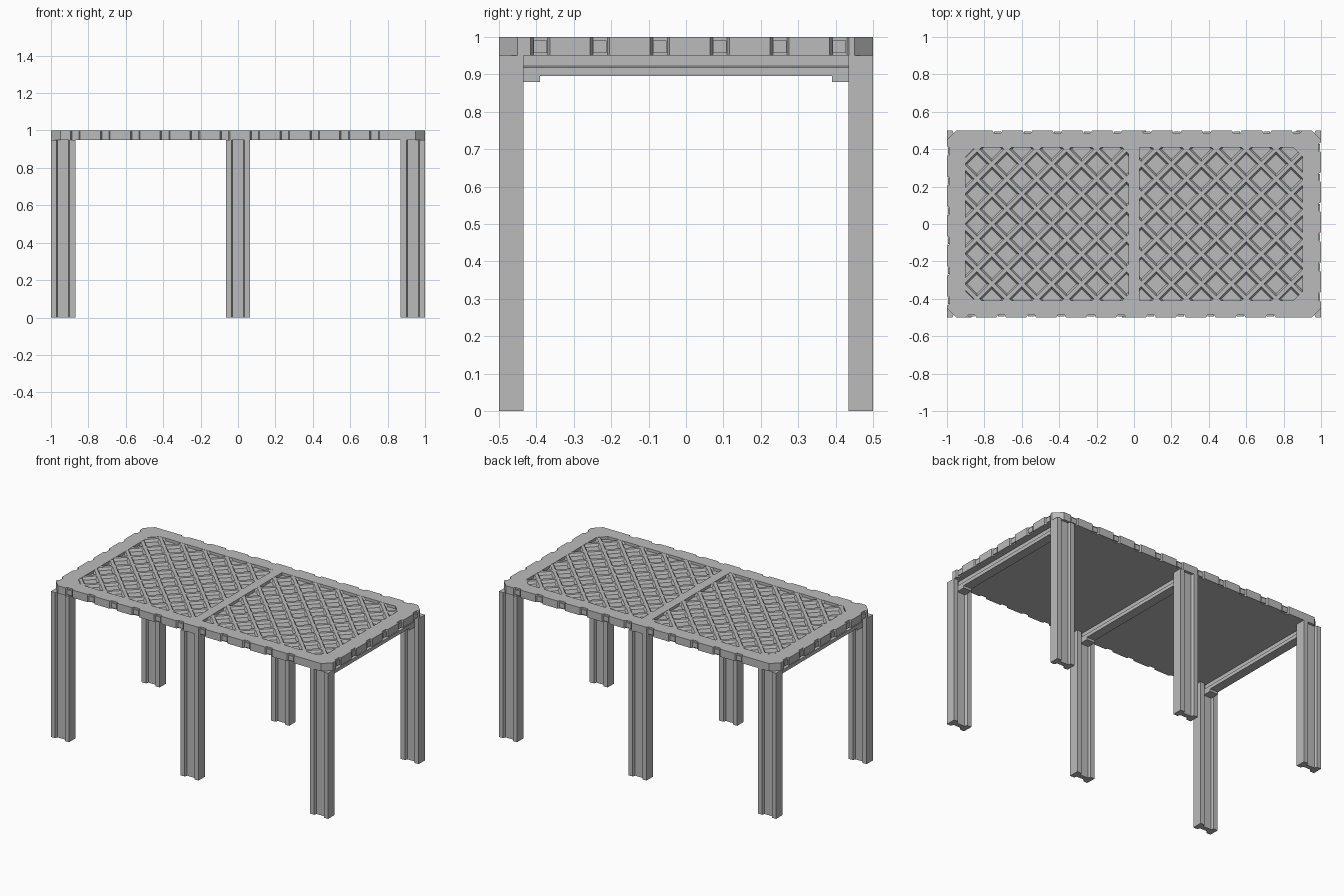
import bpy, bmesh
from math import pi
from mathutils import Matrix, Vector

cube = bpy.data.objects.get("Cube")
if cube:
    bpy.data.objects.remove(cube)

grey = bpy.data.materials.new("light_grey")
grey.use_nodes = True
COLOUR = (0.5, 0.5, 0.5, 1)
grey.diffuse_color = COLOUR
grey.node_tree.nodes["Principled BSDF"].inputs["Base Color"].default_value = COLOUR

LENGTH, WIDTH = 1.0, 0.5            # half sizes of the deck
PANEL_X, PANEL_Y = 0.9, 0.41        # half sizes of the recessed field
UNDER, FLOOR, TOP = 0.95, 0.982, 1.0
RIB = 0.03                          # half width of the centre rib
PITCH, CUT = 0.16, 0.05


def finish(name, bm):
    bmesh.ops.recalc_face_normals(bm, faces=bm.faces)
    mesh = bpy.data.meshes.new(name)
    bm.to_mesh(mesh)
    bm.free()
    mesh.materials.append(grey)
    obj = bpy.data.objects.new(name, mesh)
    bpy.context.collection.objects.link(obj)
    return obj


def extrude(bm, points, low, high, matrix=Matrix()):
    """Add a prism from a flat outline, then move it by the matrix."""
    face = bm.faces.new([bm.verts.new(matrix @ Vector((x, y, low))) for x, y in points])
    new = bmesh.ops.extrude_face_region(bm, geom=[face])["geom"]
    shift = matrix.to_3x3() @ Vector((0, 0, high - low))
    bmesh.ops.translate(bm, vec=shift, verts=[v for v in new if isinstance(v, bmesh.types.BMVert)])


def box(bm, low, high):
    extrude(bm, [(low[0], low[1]), (high[0], low[1]), (high[0], high[1]), (low[0], high[1])],
            low[2], high[2])


def octagon(x, y, c):
    return [(-x + c, -y), (x - c, -y), (x, -y + c), (x, y - c),
            (x - c, y), (-x + c, y), (-x, y - c), (-x, -y + c)]


# Deck outline: chamfered corners and toothed edges, same pattern turned half round
front = [-0.87 + PITCH * i for i in range(11)]
side = [-0.39 + PITCH * i for i in range(6)]
NOTCH = ((-0.026, 0), (-0.018, 0.013), (0.02, 0.013), (0.026, 0))
half = [(-LENGTH + CUT, -WIDTH)]
half += [(x + a, -WIDTH + d) for x in front for a, d in NOTCH]
half += [(LENGTH - CUT, -WIDTH), (LENGTH, -WIDTH + CUT)]
half += [(LENGTH - d, y + a) for y in side for a, d in NOTCH]
half += [(LENGTH, WIDTH - CUT)]
bm = bmesh.new()
extrude(bm, half + [(-x, -y) for x, y in half], UNDER, TOP)
deck = finish("deck_frame", bm)

# Recess for the lattice field
bm = bmesh.new()
extrude(bm, octagon(PANEL_X, PANEL_Y, CUT), FLOOR, TOP + 0.1)
cutter = finish("recess_cutter", bm)
cutter.hide_render = True
cutter.hide_viewport = True
cut = deck.modifiers.new("recess", "BOOLEAN")
cut.operation, cut.solver, cut.object = "DIFFERENCE", "EXACT", cutter

# Small clips set inside the edge notches
bm = bmesh.new()
for s in (1, -1):
    for x in front:
        box(bm, (s * x - 0.018, -s * 0.491 - 0.004, 0.957), (s * x + 0.018, -s * 0.491 + 0.004, 0.99))
    for y in side:
        box(bm, (s * 0.991 - 0.004, s * y - 0.018, 0.957), (s * 0.991 + 0.004, s * y + 0.018, 0.99))
finish("edge_clips", bm)

# Centre rib across the field
bm = bmesh.new()
box(bm, (-RIB, -PANEL_Y, FLOOR), (RIB, PANEL_Y, TOP))
finish("centre_rib", bm)

# Diagonal lattice bars with sloped sides, trimmed to the field
bar = [(-0.019, FLOOR), (0.019, FLOOR), (0.010, TOP - 0.001), (-0.010, TOP - 0.001)]
bm = bmesh.new()
for turn in (pi / 4, -pi / 4):
    for i in range(-9, 10):
        place = (Matrix.Translation((0.04 + i * PITCH, 0, 0)) @ Matrix.Rotation(turn, 4, "Z")
                 @ Matrix.Rotation(pi / 2, 4, "X"))
        extrude(bm, bar, -0.9, 0.9, place)
trims = [((s * PANEL_X, 0, 0), (s, 0, 0)) for s in (1, -1)]
trims += [((0, s * PANEL_Y, 0), (0, s, 0)) for s in (1, -1)]
trims += [((s * (PANEL_X - CUT), t * PANEL_Y, 0), (s, t, 0)) for s in (1, -1) for t in (1, -1)]
for point, normal in trims:
    bmesh.ops.bisect_plane(bm, geom=bm.verts[:] + bm.edges[:] + bm.faces[:],
                           plane_co=point, plane_no=normal, clear_outer=True)
finish("lattice_bars", bm)

# Six grooved legs and the three beams between them
quarter = [(0.065, 0.0325), (0.035, 0.0325), (0.029, 0.015)]
leg = quarter + [(-x, y) for x, y in reversed(quarter)]
leg += [(-x, -y) for x, y in leg]
beam = [(-0.03, 0.895), (0.03, 0.895), (0.03, 0.918), (0.018, 0.923),
        (0.018, UNDER), (-0.018, UNDER), (-0.018, 0.923), (-0.03, 0.918)]
for where, x in (("right", -0.935), ("middle", 0), ("left", 0.935)):
    for end, y in (("front", -0.4675), ("back", 0.4675)):
        bm = bmesh.new()
        extrude(bm, leg, 0, UNDER, Matrix.Translation((x, y, 0)))
        finish(f"{end}_{where}_leg", bm)
    bm = bmesh.new()
    extrude(bm, beam, -0.45, 0.45, Matrix.Translation((x, 0, 0)) @ Matrix.Rotation(pi / 2, 4, "X"))
    for s in (1, -1):
        box(bm, (x - 0.03, s * 0.42 - 0.03, 0.88), (x + 0.03, s * 0.42 + 0.03, 0.895))
    finish(f"{where}_beam", bm)
